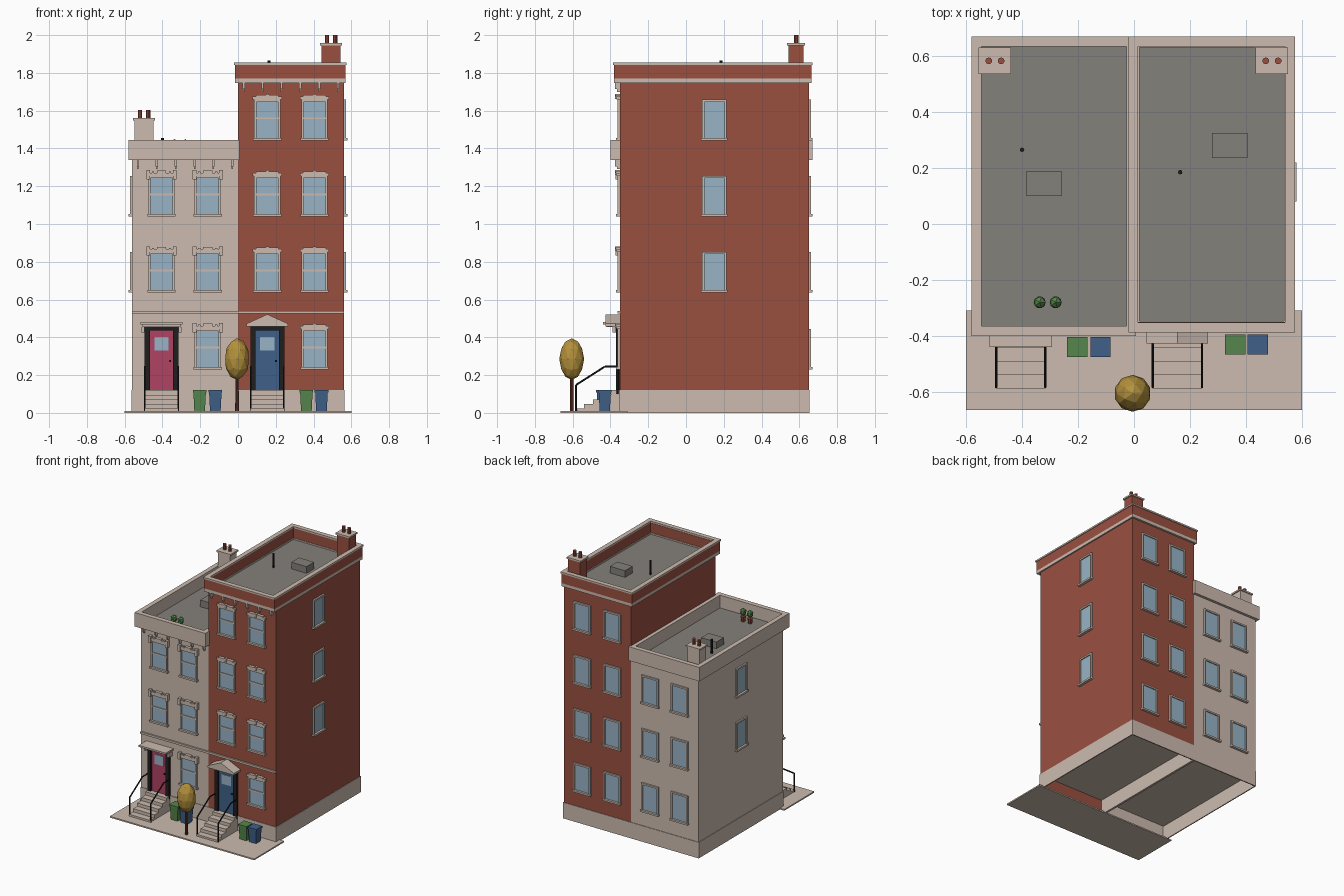
import bpy, bmesh
from math import pi
from mathutils import Matrix, Vector

cube = bpy.data.objects.get("Cube")
if cube:
    bpy.data.objects.remove(cube, do_unlink=True)


def linear(c):
    return c / 12.92 if c <= 0.04045 else ((c + 0.055) / 1.055) ** 2.4


def material(name, code):
    rgb = [linear(int(code[i:i + 2], 16) / 255) for i in (0, 2, 4)]
    m = bpy.data.materials.new(name)
    m.use_nodes = True
    m.diffuse_color = (*rgb, 1)
    m.node_tree.nodes["Principled BSDF"].inputs["Base Color"].default_value = (*rgb, 1)
    return m


TAN = material("tan stone", "CCBBAF")
BRICK = material("red brick", "9A5040")
GRAY = material("roof gray", "84817B")
GLASS = material("window glass", "98B4C6")
PINK = material("pink paint", "B04264")
BLUE = material("blue paint", "3F6088")
GREEN = material("green", "55864C")
BLACK = material("black iron", "201E1E")
YELLOW = material("autumn yellow", "B4913C")
BROWN = material("bark brown", "6B3B2C")


class Part:
    """Collects simple solids, each with its own material, into one mesh."""

    def __init__(self, name):
        self.name, self.bm, self.mats, self.done = name, bmesh.new(), [], set()

    def paint(self, mat):
        if mat not in self.mats:
            self.mats.append(mat)
        for f in self.bm.faces:
            if f not in self.done:
                f.material_index = self.mats.index(mat)
                self.done.add(f)

    def box(self, mat, x0, x1, y0, y1, z0, z1, taper=1):
        r = bmesh.ops.create_cube(self.bm, size=1)
        for v in r["verts"]:
            s = taper if v.co.z < 0 else 1
            v.co = ((x0 + x1) / 2 + v.co.x * (x1 - x0) * s,
                    (y0 + y1) / 2 + v.co.y * (y1 - y0) * s,
                    (z0 + z1) / 2 + v.co.z * (z1 - z0))
        self.paint(mat)

    def ring(self, mat, x0, x1, y0, y1, z0, z1, t):
        self.box(mat, x0, x1, y0, y0 + t, z0, z1)
        self.box(mat, x0, x1, y1 - t, y1, z0, z1)
        self.box(mat, x0, x0 + t, y0 + t, y1 - t, z0, z1)
        self.box(mat, x1 - t, x1, y0 + t, y1 - t, z0, z1)

    def rod(self, mat, a, b, r, sides=8, r2=None):
        a, b = Vector(a), Vector(b)
        m = Matrix.Translation((a + b) / 2) @ (b - a).to_track_quat("Z", "Y").to_matrix().to_4x4()
        bmesh.ops.create_cone(self.bm, cap_ends=True, segments=sides, radius1=r,
                              radius2=r2 or r, depth=(b - a).length, matrix=m)
        self.paint(mat)

    def blob(self, mat, c, r, rz, level):
        m = Matrix.Translation(c) @ Matrix.Diagonal((r, r, rz, 1))
        bmesh.ops.create_icosphere(self.bm, subdivisions=level, radius=1, matrix=m)
        self.paint(mat)

    def prism(self, mat, outline, axis, lo, hi):
        # outline is (y, z) when axis is "x" and (x, z) when axis is "y"
        put = (lambda p, d: (d, p[0], p[1])) if axis == "x" else (lambda p, d: (p[0], d, p[1]))
        f = self.bm.faces.new([self.bm.verts.new(put(p, lo)) for p in outline])
        g = bmesh.ops.extrude_face_region(self.bm, geom=[f])["geom"]
        step = Vector(put((0, 0), hi - lo))
        bmesh.ops.translate(self.bm, vec=step, verts=[v for v in g if isinstance(v, bmesh.types.BMVert)])
        bmesh.ops.recalc_face_normals(self.bm, faces=self.bm.faces[:])
        self.paint(mat)

    def mesh(self):
        me = bpy.data.meshes.new(self.name)
        self.bm.to_mesh(me)
        self.bm.free()
        for m in self.mats:
            me.materials.append(m)
        return me

    def place(self):
        return place(self.name, self.mesh())


def place(name, mesh, loc=(0, 0, 0), turn=0):
    ob = bpy.data.objects.new(name, mesh)
    ob.location, ob.rotation_euler.z = loc, turn
    bpy.context.collection.objects.link(ob)
    return ob


FRONT, BACK, BASE = -0.35, 0.65, 0.12
FLOORS = [0.23, 0.637, 1.04, 1.443]


# Pavement
p = Part("pavement")
p.box(TAN, -0.6, 0.6, -0.665, -0.31, 0, 0.01)
p.place()

# House shells: open plinth, walls, string course, brackets
for side, x0, x1, wall, roof in (("left", 0, 0.56, BRICK, 1.76), ("right", -0.56, 0, TAN, 1.35)):
    p = Part(side + "_house_walls")
    p.box(wall, x0, x1, FRONT, BACK, BASE, roof - 0.01)
    p.box(TAN, x0, x1, FRONT, BACK, BASE - 0.006, BASE)
    p.ring(TAN, x0 - 0.004 * (x0 < 0), x1 + 0.004 * (x1 > 0), FRONT - 0.004, BACK + 0.004, 0, BASE, 0.008)
    p.box(wall, x0 + 0.01, x1 - 0.01, FRONT + 0.004, FRONT + 0.007, 0.002, BASE - 0.006)
    p.box(TAN, x0, x1, FRONT - 0.012, FRONT, 0.525, 0.54)
    for i in range(6):
        x = x0 + 0.03 + 0.1 * i
        p.box(TAN, x - 0.006, x + 0.006, FRONT - 0.025, FRONT, roof - 0.045, roof - 0.01)
        p.box(TAN, x - 0.004, x + 0.004, FRONT - 0.014, FRONT, roof - 0.06, roof - 0.045)
    p.place()

# Parapets and roofs
p = Part("low_parapet")
p.ring(TAN, -0.58, 0.008, -0.4, 0.67, 1.34, 1.445, 0.035)
p.box(GRAY, -0.55, -0.02, -0.37, 0.64, 1.34, 1.35)
p.place()
p = Part("tall_parapet")
p.ring(TAN, -0.015, 0.57, -0.38, 0.665, 1.747, 1.77, 0.034)
p.ring(BRICK, -0.015, 0.57, -0.38, 0.665, 1.77, 1.843, 0.03)
p.ring(TAN, -0.02, 0.575, -0.387, 0.67, 1.843, 1.855, 0.035)
p.box(GRAY, 0.01, 0.545, -0.355, 0.64, 1.748, 1.76)
p.place()


# Windows: one shared mesh per style, facing -y with the wall at y = 0
def window(style):
    p = Part(style + "_window")
    w, top = 0.07 if style != "side" else 0.065, 0.215
    p.box(GLASS, -w, w, -0.004, 0, 0.01, top)
    for s in (-1, 1):
        p.box(TAN, s * w - 0.006 * (1 + s), s * w + 0.006 * (1 - s), -0.012, 0, 0.01, top)
    p.box(TAN, -w, w, -0.012, 0, top - 0.012, top)
    p.box(TAN, -w - 0.005, w + 0.005, -0.02, 0, 0, 0.013)
    if style in ("plain", "ornate"):
        p.box(TAN, -w, w, -0.009, 0, 0.112, 0.122)
        p.box(TAN, -w - 0.008, w + 0.008, -0.018, 0, top, top + 0.016)
    if style == "plain":
        p.box(TAN, -w + 0.01, w - 0.01, -0.022, 0, top + 0.016, top + 0.024)
        p.box(TAN, -0.008, 0.008, -0.025, 0, top + 0.004, top + 0.03)
    if style == "ornate":
        p.box(TAN, -0.025, 0.025, -0.022, 0, top + 0.016, top + 0.027)
        for s in (-1, 1):
            p.box(TAN, s * 0.07 - 0.01, s * 0.07 + 0.01, -0.024, 0, top - 0.02, top + 0.03)
            p.box(TAN, s * 0.045 - 0.006, s * 0.045 + 0.006, -0.018, 0, top + 0.016, top + 0.022)
    return p.mesh()


plain, ornate, back, side = (window(s) for s in ("plain", "ornate", "back", "side"))
for i, z in enumerate(FLOORS):
    for x in (-0.405, -0.16, 0.155, 0.405):
        if x < 0 and i == 3:
            continue
        place("back_window", back, (x, BACK, z), pi)
        if i or x in (-0.16, 0.405):  # doors take the other ground floor bays
            place("front_window", ornate if x < 0 else plain, (x, FRONT, z))
    if i:
        place("left_side_window", side, (0.56, 0.15, z), pi / 2)
        if i < 3:
            place("right_side_window", side, (-0.56, 0.15, z), -pi / 2)

# Entrances: steps, railings, door and surround
for name, x, paint in (("pink", -0.405, PINK), ("blue", 0.155, BLUE)):
    p = Part(name + "_door_steps")
    outline = [(FRONT, 0)]
    for i in range(5):
        y = -0.588 + 0.048 * i
        outline += [(y, 0.024 * i), (y, 0.024 * (i + 1))]
    p.prism(TAN, outline + [(FRONT, BASE)], "x", x - 0.088, x + 0.088)
    p.place()

    p = Part(name + "_door_railings")
    for s in (-1, 1):
        rx = x + s * 0.088
        path = [(rx, -0.582, 0.01), (rx, -0.582, 0.148), (rx, -0.43, 0.245), (rx, -0.362, 0.245), (rx, -0.362, 0.1)]
        for a, b in zip(path, path[1:]):
            p.rod(BLACK, a, b, 0.005, 6)
    p.place()

    p = Part(name + "_door")
    p.box(paint, x - 0.062, x + 0.062, -0.356, FRONT, BASE, 0.437)
    p.box(GLASS, x - 0.038, x + 0.038, -0.36, -0.356, 0.33, 0.402)
    p.rod(BLACK, (x + 0.046, -0.356, 0.275), (x + 0.046, -0.366, 0.275), 0.006)
    p.box(BLACK, x - 0.09, x + 0.09, -0.37, FRONT, 0.435, 0.46)
    for s in (-1, 1):
        p.box(BLACK, x + s * 0.076 - 0.014, x + s * 0.076 + 0.014, -0.37, FRONT, BASE, 0.437)
    p.place()

# Door canopies
p = Part("flat_canopy")
p.box(TAN, -0.517, -0.293, -0.44, FRONT, 0.467, 0.48)
p.box(TAN, -0.505, -0.305, -0.42, FRONT, 0.455, 0.467)
for x in (-0.502, -0.308):
    p.box(TAN, x - 0.008, x + 0.008, -0.39, FRONT, 0.425, 0.456)
p.place()
p = Part("gabled_canopy")
p.prism(TAN, [(0.045, 0.458), (0.265, 0.458), (0.265, 0.472), (0.155, 0.522), (0.045, 0.472)], "y", -0.427, FRONT)
p.place()

# Wheeled bins
for x, y, paint in ((-0.203, -0.44, GREEN), (-0.12, -0.44, BLUE), (0.362, -0.43, GREEN), (0.442, -0.43, BLUE)):
    p = Part("bin")
    p.box(paint, x - 0.033, x + 0.033, y - 0.032, y + 0.032, 0.01, 0.108, 0.85)
    p.box(paint, x - 0.036, x + 0.036, y - 0.036, y + 0.036, 0.108, 0.122)
    p.place()

# Street tree
p = Part("street_tree")
p.rod(BROWN, (-0.005, -0.605, 0.005), (-0.005, -0.605, 0.22), 0.01, 8, 0.008)
p.blob(YELLOW, (-0.005, -0.605, 0.285), 0.066, 0.11, 2)
p.place()

# Chimneys
for x, mat, z0, z1 in ((-0.497, TAN, 1.345, 1.56), (0.493, BRICK, 1.755, 1.957)):
    p = Part("chimney")
    p.box(mat, x - 0.05, x + 0.05, 0.543, 0.623, z0, z1 - 0.012)
    p.box(TAN, x - 0.058, x + 0.058, 0.536, 0.63, z1 - 0.012, z1)
    for s in (-1, 1):
        p.rod(BRICK, (x + s * 0.022, 0.583, z1), (x + s * 0.022, 0.583, z1 + 0.043), 0.012, 10)
    p.place()

# Roof hatches and vent pipes
for x, y, px, py, z in ((-0.322, 0.145, -0.4, 0.265, 1.35), (0.342, 0.28, 0.165, 0.185, 1.76)):
    p = Part("roof_hatch")
    p.box(GRAY, x - 0.063, x + 0.063, y - 0.045, y + 0.045, z, z + 0.05)
    p.place()
    p = Part("vent_pipe")
    p.rod(BLACK, (px, py, z), (px, py, z + 0.105), 0.008)
    p.place()

# Roof plants in pots
for x in (-0.337, -0.28):
    p = Part("potted_plant")
    p.rod(BRICK, (x, -0.28, 1.35), (x, -0.28, 1.39), 0.014, 8, 0.019)
    p.blob(GREEN, (x, -0.28, 1.42), 0.024, 0.03, 1)
    p.place()
